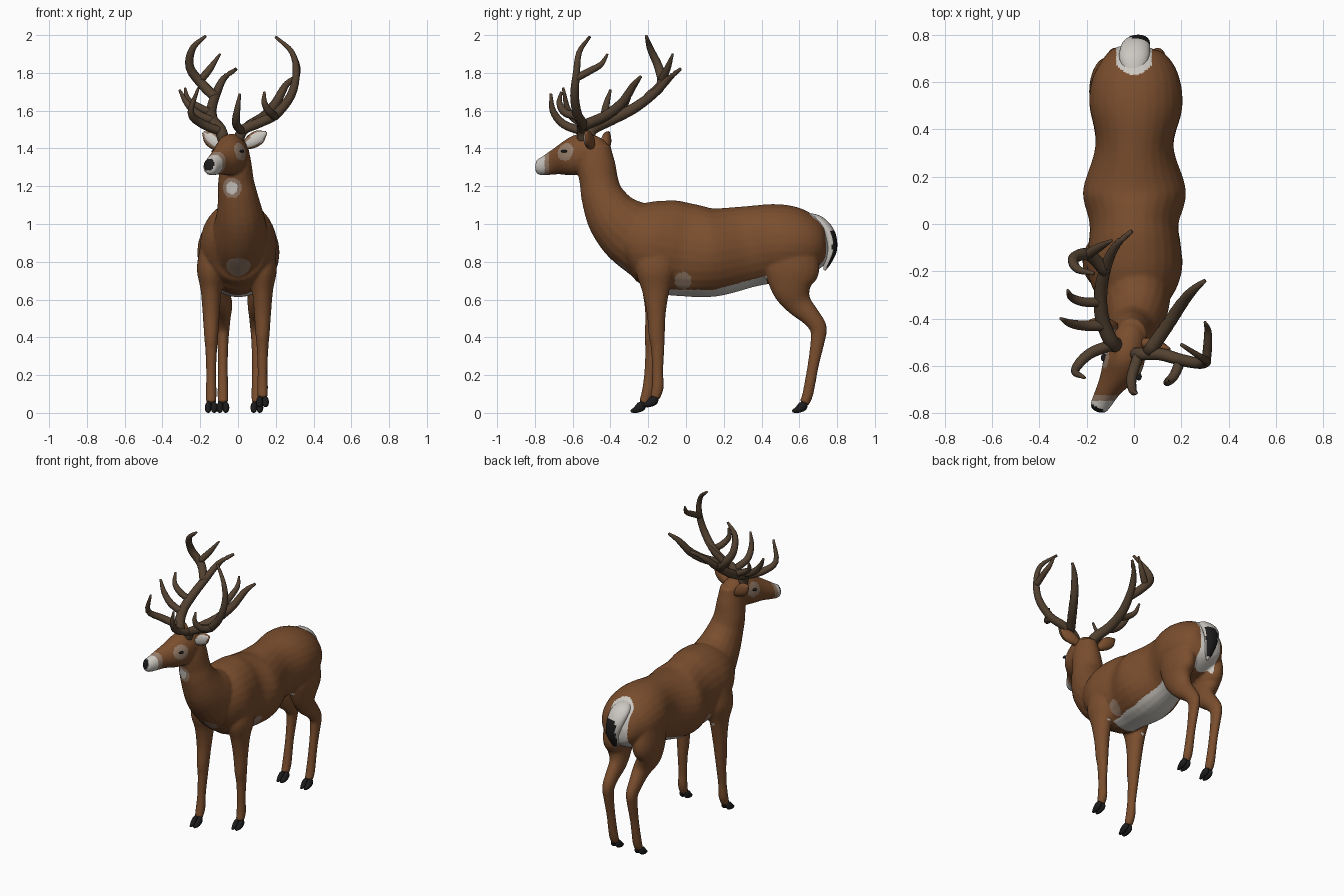
import bpy
import bmesh
import math
from mathutils import Vector

default_cube = bpy.data.objects.get("Cube")
if default_cube:
    bpy.data.objects.remove(default_cube, do_unlink=True)


def make_material(name, red, green, blue):
    material = bpy.data.materials.new(name)
    material.use_nodes = True
    colour = (red, green, blue, 1)
    material.diffuse_color = colour
    shader = next(n for n in material.node_tree.nodes if n.type == "BSDF_PRINCIPLED")
    shader.inputs["Base Color"].default_value = colour
    shader.inputs["Roughness"].default_value = 0.8
    return material


BROWN = make_material("brown coat", 0.195, 0.076, 0.027)
TAN = make_material("pale tan coat", 0.3, 0.2, 0.14)
WHITE = make_material("white coat", 0.6, 0.57, 0.53)
BLACK = make_material("black horn", 0.012, 0.011, 0.011)
ANTLER = make_material("antler brown", 0.085, 0.053, 0.03)


def smooth_path(points, steps):
    """Catmull-Rom interpolation of any number of values per point."""
    pts = [Vector(p) for p in points]
    pts = [pts[0] * 2 - pts[1]] + pts + [pts[-1] * 2 - pts[-2]]
    result = []
    for i in range(1, len(pts) - 2):
        a, b, c, d = pts[i - 1:i + 3]
        for k in range(steps):
            t = k / steps
            result.append((b * 2 + (c - a) * t + (a * 2 - b * 5 + c * 4 - d) * t ** 2
                           + (b * 3 - a - c * 3 + d) * t ** 3) / 2)
    return result + [pts[-2]]


def loft(bm, points, side=(1, 0, 0), sides=20, steps=4):
    """Elliptical tube; every point is x, y, z, half width, half depth."""
    path = smooth_path(points, steps)
    centres = [Vector(p[:3]) for p in path]
    rings = []
    for i, centre in enumerate(centres):
        tangent = (centres[min(i + 1, len(path) - 1)] - centres[max(i - 1, 0)]).normalized()
        across = Vector(side)
        across = (across - tangent * across.dot(tangent)).normalized()
        depth = tangent.cross(across)
        wide, deep = (max(r, 0.003) for r in path[i][3:])
        ring = []
        for k in range(sides):
            angle = math.tau * k / sides
            ring.append(bm.verts.new(centre + across * wide * math.cos(angle)
                                     + depth * deep * math.sin(angle)))
        rings.append(ring)
    for low, high in zip(rings, rings[1:]):
        for k in range(sides):
            n = (k + 1) % sides
            bm.faces.new((low[k], low[n], high[n], high[k]))
    bm.faces.new(rings[0][::-1])
    bm.faces.new(rings[-1])


def finish(bm, name, materials):
    bmesh.ops.recalc_face_normals(bm, faces=bm.faces)
    mesh = bpy.data.meshes.new(name)
    bm.to_mesh(mesh)
    bm.free()
    obj = bpy.data.objects.new(name, mesh)
    bpy.context.collection.objects.link(obj)
    paint(obj, materials, lambda c, n: 0)
    return obj


def paint(obj, materials, rule):
    obj.data.materials.clear()
    for material in materials:
        obj.data.materials.append(material)
    for face in obj.data.polygons:
        face.use_smooth = True
        face.material_index = rule(face.center, face.normal)


# Torso, neck and head
body = bmesh.new()
loft(body, [(0, -.385, .855, .06, .08), (0, -.31, .885, .155, .178), (.002, -.2, .892, .2, .225),
            (.002, -.1, .878, .197, .25), (0, 0, .863, .188, .247), (.002, .14, .85, .218, .235),
            (.002, .33, .88, .165, .215), (.008, .5, .9, .197, .205), (.006, .63, .89, .18, .175),
            (0, .72, .88, .12, .115), (0, .755, .88, .05, .05)], steps=5, sides=28)
loft(body, [(0, -.18, .88, .16, .19), (.01, -.3, .96, .147, .175), (.01, -.385, 1.04, .127, .145),
            (0, -.44, 1.14, .107, .115), (-.01, -.46, 1.22, .096, .103),
            (-.01, -.475, 1.32, .082, .1), (-.01, -.475, 1.42, .062, .075)])
HEAD_SIDE = Vector((.88, -.47, 0))
loft(body, [(-.01, -.42, 1.41, .03, .03), (-.015, -.46, 1.4, .065, .07),
            (-.03, -.54, 1.377, .082, .105), (-.055, -.61, 1.352, .084, .098),
            (-.1, -.685, 1.33, .055, .07), (-.135, -.75, 1.307, .044, .051),
            (-.152, -.78, 1.302, .037, .042), (-.158, -.793, 1.302, .018, .022)], HEAD_SIDE)
# Brow and pedicle bumps under the antlers
loft(body, [(-.04, -.54, 1.4, .06, .04), (-.04, -.54, 1.47, .05, .03)], HEAD_SIDE)

# Legs: side x, forward shift and lift of each foot
hooves = []
for x, shift, lift in ((.13, 0, .03), (-.142, -.065, 0)):
    leg = []
    for y, z, wide, deep in ((-.15, .88, .06, .1), (-.16, .76, .076, .108), (-.16, .65, .056, .074),
                             (-.157, .52, .045, .05), (-.155, .4, .037, .043),
                             (-.15, .33, .031, .036), (-.15, .2, .026, .029),
                             (-.15, .11, .029, .032), (-.165, .05, .026, .026)):
        low = max(0, 1 - z / .6)
        leg.append((x, y + shift * low, z + lift * low, wide, deep))
    loft(body, leg)
    hooves.append((x, -.165 + shift, lift))
for x in (.1, -.08):
    hip = math.copysign(.112, x)
    leg = [(hip, .56, .9, .07, .12), (hip, .56, .76, .078, .147), (hip, .56, .66, .062, .108)]
    for y, z, wide, deep in ((.595, .58, .05, .072), (.66, .51, .042, .052), (.7, .45, .036, .046),
                             (.697, .38, .03, .038), (.673, .25, .026, .03),
                             (.645, .1, .029, .029), (.625, .05, .026, .026)):
        leg.append((x, y, z, wide, deep))
    loft(body, leg)
    hooves.append((x, .625, 0))

# Fuse everything into one skin
body = finish(body, "body", [BROWN])
remesh = body.modifiers.new("fuse", "REMESH")
remesh.mode = "VOXEL"
remesh.voxel_size = 0.008
soften = body.modifiers.new("soften", "SMOOTH")
soften.factor = 0.5
soften.iterations = 6
graph = bpy.context.evaluated_depsgraph_get()
skin = bpy.data.meshes.new_from_object(body.evaluated_get(graph))
body.modifiers.clear()
body.data = skin

EYES = [Vector((.02, -.645, 1.385)), Vector((-.127, -.565, 1.385))]
NOSE = Vector((-.162, -.8, 1.32))
THROAT = Vector((-.035, -.56, 1.19))
CHEST = Vector((0, -.37, .74))


def coat(c, n):
    """Index into brown, tan, white, black by place on the body."""
    ax = abs(c.x)
    if (c - NOSE).length < .037:
        return 3
    if c.y < -.725 and c.z > 1.2:
        return 2 if c.y < -.748 else 1
    if any((c - eye).length < .05 for eye in EYES):
        return 1
    if (c - THROAT).length < .034:
        return 2
    if (c - THROAT).length < .055 or (c - CHEST).length < .085:
        return 1
    if Vector((c.y + .015, c.z - .7)).length < .045 and ax > .1:
        return 1
    if -.09 < c.y < .43 and ax < .17 and n.z < -.05 and c.z < .652 + max(0, c.y - .15) * .27:
        return 2
    if c.y > .63 + 8 * c.x ** 2 and ax < .075 and c.z > .66:
        return 2
    return 0


paint(body, [BROWN, TAN, WHITE, BLACK], coat)

# Narrow dark eyes
for name, eye in zip(("left_eye", "right_eye"), EYES):
    bm = bmesh.new()
    bmesh.ops.create_uvsphere(bm, u_segments=16, v_segments=10, radius=.013)
    bmesh.ops.scale(bm, verts=bm.verts, vec=(1, 1.3, .6))
    bmesh.ops.translate(bm, verts=bm.verts, vec=eye)
    finish(bm, name, [BLACK])

# Cloven hooves
bm = bmesh.new()
for x, y, ground in hooves:
    for toe in (-.016, .016):
        loft(bm, [(x + toe * .7, y + .005, ground + .055, .011, .016),
                  (x + toe, y - .008, ground + .035, .017, .026),
                  (x + toe, y - .035, ground + .017, .016, .018),
                  (x + toe * .8, y - .062, ground + .008, .008, .007)], sides=12)
for v in bm.verts:
    v.co.z = max(v.co.z, 0)
finish(bm, "hooves", [BLACK])

# Tail, black along the outer tip
bm = bmesh.new()
loft(bm, [(0, .62, 1.045, .03, .018), (0, .7, 1.012, .062, .033), (.008, .755, .95, .06, .034),
          (.02, .77, .87, .045, .03), (.02, .75, .8, .027, .02), (.02, .733, .755, .006, .006)], steps=10)
tail = finish(bm, "tail", [WHITE])
paint(tail, [WHITE, BLACK], lambda c, n: int(.77 < c.z < .965 and n.y > .2 and abs(c.x - .025) < .04))

# Ears, cupped pale strip on the front
for name, base, tip in (("left_ear", (.03, -.5, 1.41), (.15, -.53, 1.485)),
                        ("right_ear", (-.08, -.435, 1.395), (-.185, -.41, 1.485))):
    base, tip = Vector(base), Vector(tip)
    bm = bmesh.new()
    loft(bm, [(*base.lerp(tip, t), wide, deep) for t, wide, deep in
              ((0, .02, .02), (.35, .038, .028), (.7, .037, .022), (1, .008, .007))], (0, 0, 1), 16)
    ear = finish(bm, name, [BROWN])
    paint(ear, [BROWN, TAN, WHITE], lambda c, n: 2 if n.y < -.82 else 1 if n.y < -.65 else 0)


# Antlers: each branch is a start radius and a path
def antler(name, branches):
    bm = bmesh.new()
    for radius, path in branches:
        last = len(path) - 1
        loft(bm, [(*p, *[radius * (1 - .72 * (i / last) ** 2.5)] * 2) for i, p in enumerate(path)],
             (.6, .64, .48), 12)
    finish(bm, name, [ANTLER])


antler("left_antler", [
    (.028, [(0, -.55, 1.44), (.03, -.55, 1.5), (.11, -.55, 1.535), (.2, -.575, 1.58), (.28, -.59, 1.68),
            (.308, -.58, 1.8), (.285, -.565, 1.91), (.2, -.51, 1.99)]),
    (.02, [(.305, -.585, 1.77), (.312, -.51, 1.81), (.312, -.45, 1.845), (.3, -.415, 1.9)]),
    (.029, [(.06, -.545, 1.52), (.14, -.43, 1.57), (.2, -.34, 1.64), (.25, -.28, 1.73), (.3, -.24, 1.78)]),
    (.022, [(.2, -.57, 1.57), (.17, -.64, 1.59), (.14, -.67, 1.64), (.14, -.66, 1.7)]),
    (.023, [(.02, -.55, 1.49), (-.01, -.65, 1.53), (-.005, -.705, 1.6), (.01, -.715, 1.69)]),
])
antler("right_antler", [
    (.032, [(-.075, -.51, 1.44), (-.095, -.5, 1.5), (-.135, -.4, 1.55), (-.14, -.28, 1.61),
            (-.115, -.17, 1.69), (-.075, -.09, 1.77), (-.01, -.03, 1.82)]),
    (.027, [(-.12, -.2, 1.67), (-.19, -.13, 1.74), (-.255, -.145, 1.83), (-.24, -.19, 1.93),
            (-.17, -.21, 1.995)]),
    (.021, [(-.2, -.13, 1.76), (-.15, -.1, 1.82), (-.095, -.07, 1.9)]),
    (.023, [(-.12, -.43, 1.54), (-.21, -.43, 1.58), (-.27, -.42, 1.64), (-.31, -.4, 1.71)]),
    (.021, [(-.125, -.33, 1.58), (-.21, -.33, 1.62), (-.265, -.31, 1.66), (-.28, -.28, 1.72)]),
    (.024, [(-.09, -.51, 1.49), (-.19, -.55, 1.53), (-.25, -.62, 1.59), (-.21, -.65, 1.72)]),
])
